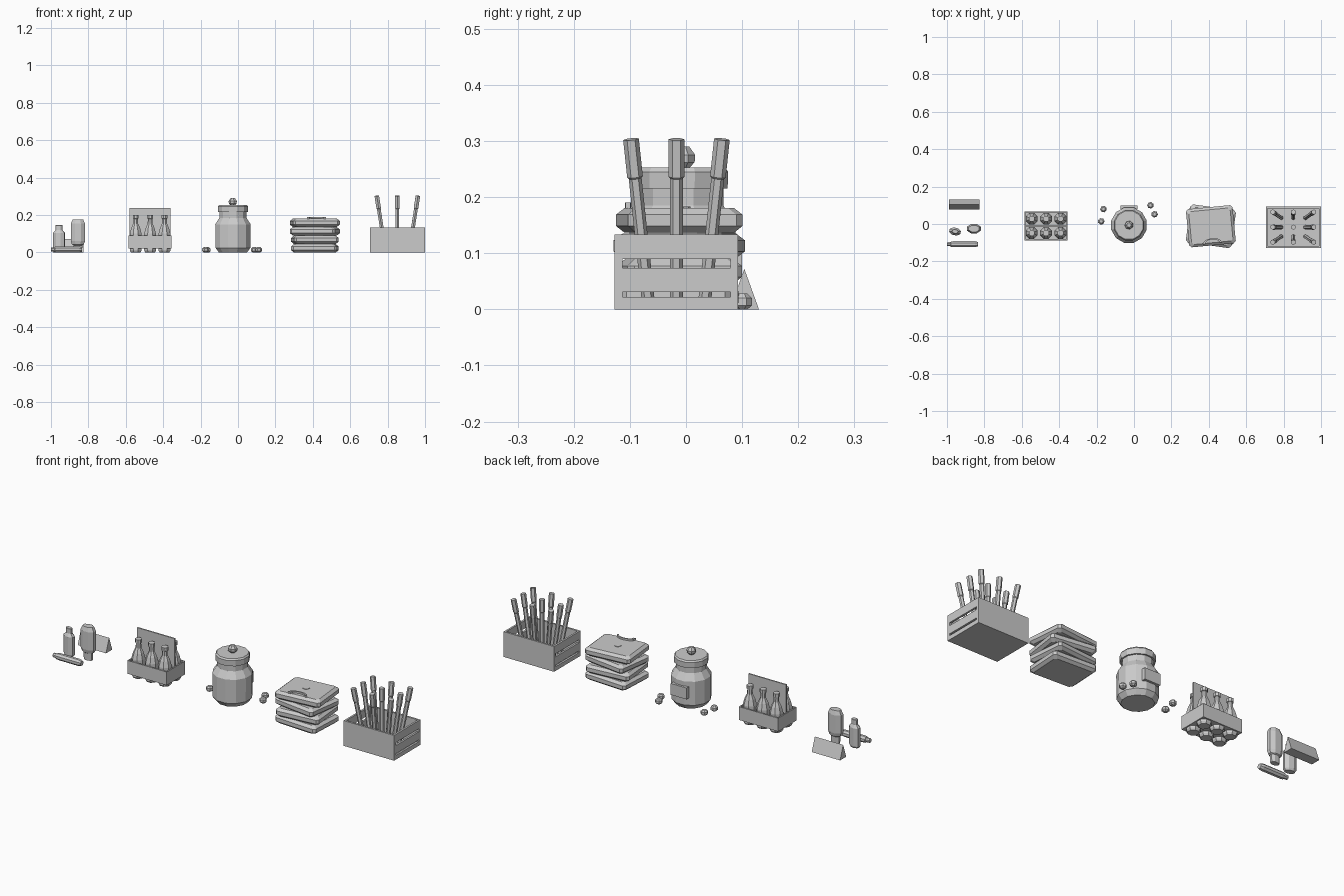
import bpy, bmesh, math
from mathutils import Matrix, Vector

if "Cube" in bpy.data.objects:
    bpy.data.objects.remove(bpy.data.objects["Cube"])


def finish(name, bm, mat=Matrix()):
    bmesh.ops.recalc_face_normals(bm, faces=bm.faces)
    me = bpy.data.meshes.new(name)
    bm.to_mesh(me)
    bm.free()
    ob = bpy.data.objects.new(name, me)
    ob.matrix_world = mat
    bpy.context.collection.objects.link(ob)
    return ob


def lathe(name, profile, n, mat):
    """Capped faceted revolve of (radius, z) points."""
    bm = bmesh.new()
    rings = []
    for r, z in profile:
        rings.append([bm.verts.new((r * math.cos((i + .5) * math.tau / n),
                                    r * math.sin((i + .5) * math.tau / n), z)) for i in range(n)])
    for a, b in zip(rings, rings[1:]):
        for i in range(n):
            j = (i + 1) % n
            bm.faces.new((a[i], a[j], b[j], b[i]))
    bm.faces.new(rings[0][::-1])
    bm.faces.new(rings[-1])
    return finish(name, bm, mat)


def box(name, x0, x1, y0, y1, z0, z1):
    bm = bmesh.new()
    bmesh.ops.create_cube(bm, size=1)
    for v in bm.verts:
        v.co = Vector(((x0 + x1) / 2 + v.co.x * (x1 - x0),
                       (y0 + y1) / 2 + v.co.y * (y1 - y0),
                       (z0 + z1) / 2 + v.co.z * (z1 - z0)))
    return finish(name, bm)


def place(x, y, z=0, rot=0, sy=1):
    return Matrix.Translation((x, y, z)) @ Matrix.Rotation(math.radians(rot), 4, 'Z') @ Matrix.Diagonal((1, sy, 1, 1))


# Toiletries: upright tube, small bottle, lying tube, tent card
lathe("lotion_tube", [(.024, 0), (.026, .038), (.034, .042), (.041, .06), (.041, .155), (.03, .177)],
      8, place(-.856, -.025, 0, 0, .65))
lathe("small_bottle", [(.026, 0), (.033, .01), (.033, .105), (.019, .12), (.019, .145), (.016, .147)],
      8, place(-.957, -.04, 0, -12, .65))
lathe("lying_tube", [(.011, 0), (.012, .02), (.016, .022), (.0175, .035), (.0175, .15), (.013, .165)],
      8, Matrix.Translation((-1, -.108, .016)) @ Matrix.Rotation(math.pi / 2, 4, 'Y'))
bm = bmesh.new()
ends = [[bm.verts.new((x, y, z)) for y, z in ((.078, 0), (.13, 0), (.104, .072))] for x in (-.99, -.825)]
for i in range(3):
    j = (i + 1) % 3
    bm.faces.new((ends[0][i], ends[0][j], ends[1][j], ends[1][i]))
bm.faces.new(ends[0])
bm.faces.new(ends[1])
finish("tent_card", bm)

# Bottle carrier
CX0, CX1, CY0, CY1 = -.585, -.355, -.087, .067
box("carrier_floor", CX0, CX1, CY0, CY1, .02, .026)
for nm, y in (("front", CY0), ("back", CY1 - .006)):
    box("carrier_" + nm, CX0, CX1, y, y + .006, .02, .09)
for nm, x in (("left", CX0), ("right", CX1 - .006)):
    box("carrier_" + nm, x, x + .006, CY0, CY1, .02, .09)
box("carrier_handle_panel", -.58, -.36, -.014, -.007, .02, .237)
for x in (-.547, -.47, -.393):
    for y in (-.048, .028):
        lathe("bottle", [(.028, 0), (.034, .01), (.034, .1), (.026, .13), (.014, .155),
                         (.013, .18), (.017, .182), (.017, .2)], 8, place(x, y))

# Candy jar with lid, knob and label
JX, JY = -.027, -.006
lathe("jar", [(.078, 0), (.097, .025), (.098, .15), (.075, .185), (.075, .217)], 12, place(JX, JY))
lathe("jar_lid", [(.083, .215), (.084, .245), (.078, .253)], 12, place(JX, JY))
lathe("lid_knob", [(.01, .25), (.022, .262), (.023, .275), (.012, .29)], 7, place(JX, JY))
box("jar_label", JX - .046, JX + .046, .08, .1, .065, .125)

# Loose candies
for k, (x, y) in enumerate(((-.163, .08), (-.175, .014), (.088, .1), (.11, .052))):
    lathe("candy", [(.01, 0), (.018, .007), (.018, .02), (.01, .028)], 7, place(x, y, 0, k * 25))

# Stack of folded garments: pillow-edged slabs
for k, (rot, w, d) in enumerate(((-3, .245, .2), (5, .24, .205), (-8, .245, .205), (5.5, .25, .205))):
    bm = bmesh.new()
    rings = []
    for inset, z in ((.014, 0), (0, .012), (0, .032), (.014, .044)):
        a, b, c = w / 2 - inset, d / 2 - inset, .012
        pts = [(a, -b + c), (a, b - c), (a - c, b), (-a + c, b), (-a, b - c), (-a, -b + c), (-a + c, -b), (a - c, -b)]
        rings.append([bm.verts.new((x, y, z)) for x, y in pts])
    for p, q in zip(rings, rings[1:]):
        for i in range(8):
            j = (i + 1) % 8
            bm.faces.new((p[i], p[j], q[j], q[i]))
    bm.faces.new(rings[0])
    bm.faces.new(rings[-1])
    finish("folded_garment", bm, place(.411, -.012, k * .0455, rot))

# Collar arc and round emblem on the top garment
bm = bmesh.new()
arc = []
for i in range(7):
    t = math.pi * i / 6
    arc.append([bm.verts.new((r * math.cos(t), r * .55 * math.sin(t), z))
                for r, z in ((.052, 0), (.052, .01), (.04, .01), (.04, 0))])
for p, q in zip(arc, arc[1:]):
    for i in range(4):
        j = (i + 1) % 4
        bm.faces.new((p[i], p[j], q[j], q[i]))
bm.faces.new(arc[0])
bm.faces.new(arc[-1])
finish("collar", bm, place(.42, -.104, .18, 5.5))
lathe("emblem", [(.018, 0), (.018, .003)], 10, place(.405, -.01, .18))

# Crate with slatted ends
X0, X1, Y0, Y1, T = .705, 1.0, -.127, .093, .01
box("crate_floor", X0, X1, Y0, Y1, 0, .01)
box("crate_front", X0, X1, Y0, Y0 + T, 0, .133)
box("crate_back", X0, X1, Y1 - T, Y1, 0, .133)
for x in (X0, X1 - T):
    for z0, z1 in ((0, .022), (.031, .074), (.09, .133)):
        box("crate_slat", x, x + T, Y0 + .002, Y1 - .002, z0, z1)
    for y in (Y0, Y1 - .014):
        box("crate_post", x, x + T, y, y + .014, 0, .133)

# Nine sticks fanning outward
for i in (-1, 0, 1):
    for j in (-1, 0, 1):
        base = Vector((.852 + i * .065, -.017 + j * .05, .012))
        top = Vector((.852 + i * .11, -.017 + j * .081, .303))
        d = top - base
        L = d.length
        rot = Vector((0, 0, 1)).rotation_difference(d).to_matrix().to_4x4()
        lathe("stick", [(.0115, 0), (.0115, L * .76), (.014, L * .77), (.014, L)],
              6, Matrix.Translation(base) @ rot)
